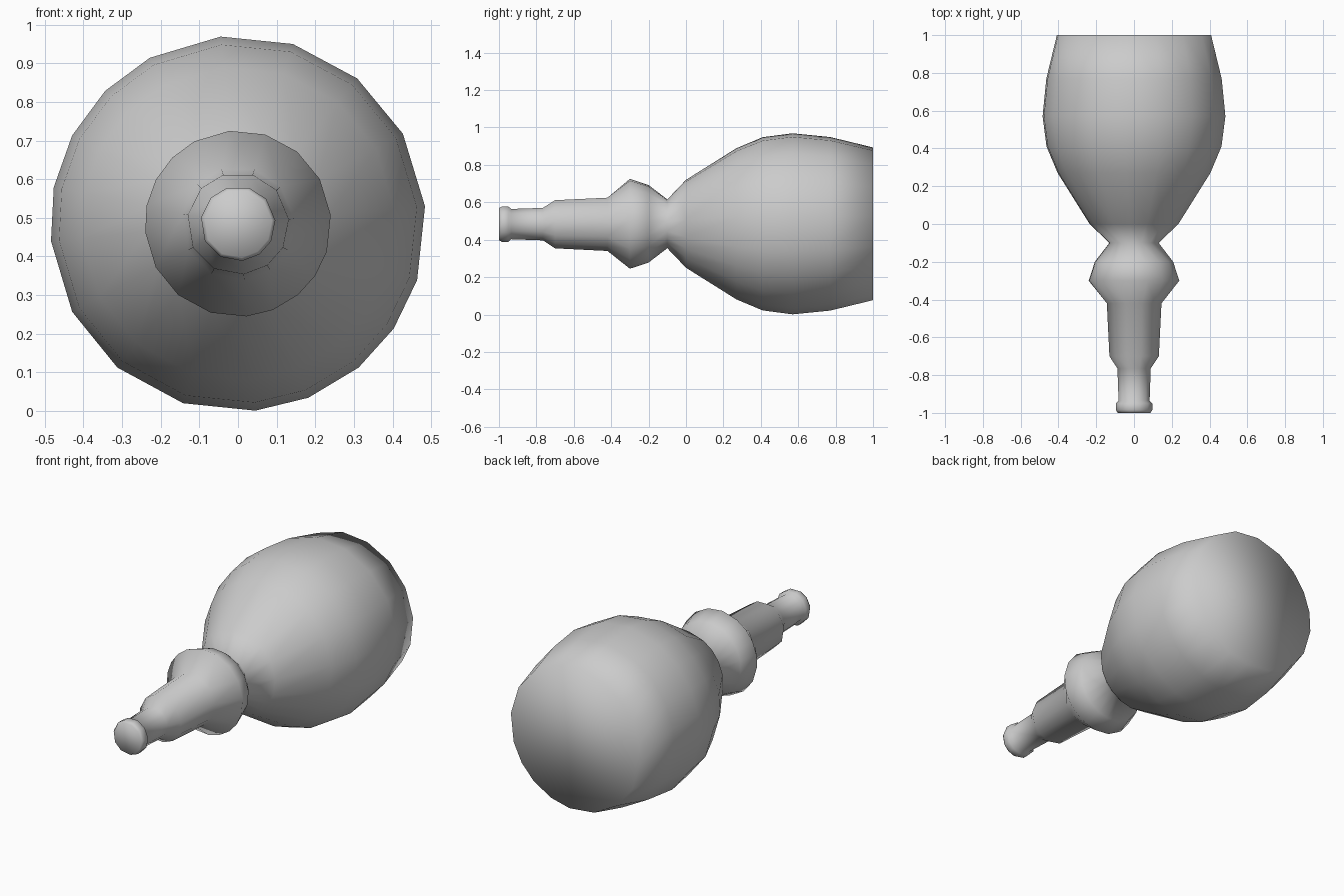
import bpy, bmesh
from math import radians, sin, cos

if "Cube" in bpy.data.objects:
    bpy.data.objects.remove(bpy.data.objects["Cube"])

CENTRE_Z = 0.485

# Facet angles in degrees: many sides on the body, fewer on the slim stem
WIDE = [73, 95.3, 118, 135, 152, 168.8, 185.3, 208, 230, 253,
        275.3, 292, 310, 326, 342.5, 365.3, 388.6, 410.6]
SLIM = [73, 107, 136, 170, 208, 242, 276.5, 305, 332, 365, 401]

# Profile along the y axis: (y, radius)
STEM = [(-1.0, .088), (-.985, .097), (-.95, .097), (-.935, .083),
        (-.765, .089), (-.70, .132), (-.42, .146)]
BODY = [(-.30, .241), (-.20, .208), (-.10, .131), (0, .236), (.27, .406),
        (.41, .465), (.57, .486), (.77, .466), (1.0, .410)]


def ring(bm, y, r, angles):
    return [bm.verts.new((r * cos(radians(a)), y, CENTRE_Z + r * sin(radians(a))))
            for a in angles]


def zip_rings(bm, va, aa, vb, ab):
    """Join two rings; quads where angles agree, triangles where they differ."""
    na, nb = len(va), len(vb)
    aa, ab = aa + [aa[0] + 360], ab + [ab[0] + 360]
    i = j = 0
    while i < na or j < nb:
        ta = aa[i + 1] if i < na else 999
        tb = ab[j + 1] if j < nb else 999
        p, q = va[i % na], vb[j % nb]
        if abs(ta - tb) < 3:
            i, j = i + 1, j + 1
            bm.faces.new((p, va[i % na], vb[j % nb], q))
        elif ta < tb:
            i += 1
            bm.faces.new((p, va[i % na], q))
        else:
            j += 1
            bm.faces.new((p, vb[j % nb], q))


# Turned bulb with collar, stem and tip, closed at both ends
bm = bmesh.new()
rings = [(ring(bm, y, r, SLIM), SLIM) for y, r in STEM]
rings += [(ring(bm, y, r, WIDE), WIDE) for y, r in BODY]
for (va, aa), (vb, ab) in zip(rings, rings[1:]):
    zip_rings(bm, va, aa, vb, ab)
bm.faces.new(rings[0][0])
bm.faces.new(rings[-1][0])
bmesh.ops.recalc_face_normals(bm, faces=bm.faces)
for f in bm.faces:
    f.smooth = True

mesh = bpy.data.meshes.new("bulb_and_stem")
bm.to_mesh(mesh)
bm.free()
bpy.context.collection.objects.link(bpy.data.objects.new("bulb_and_stem", mesh))
